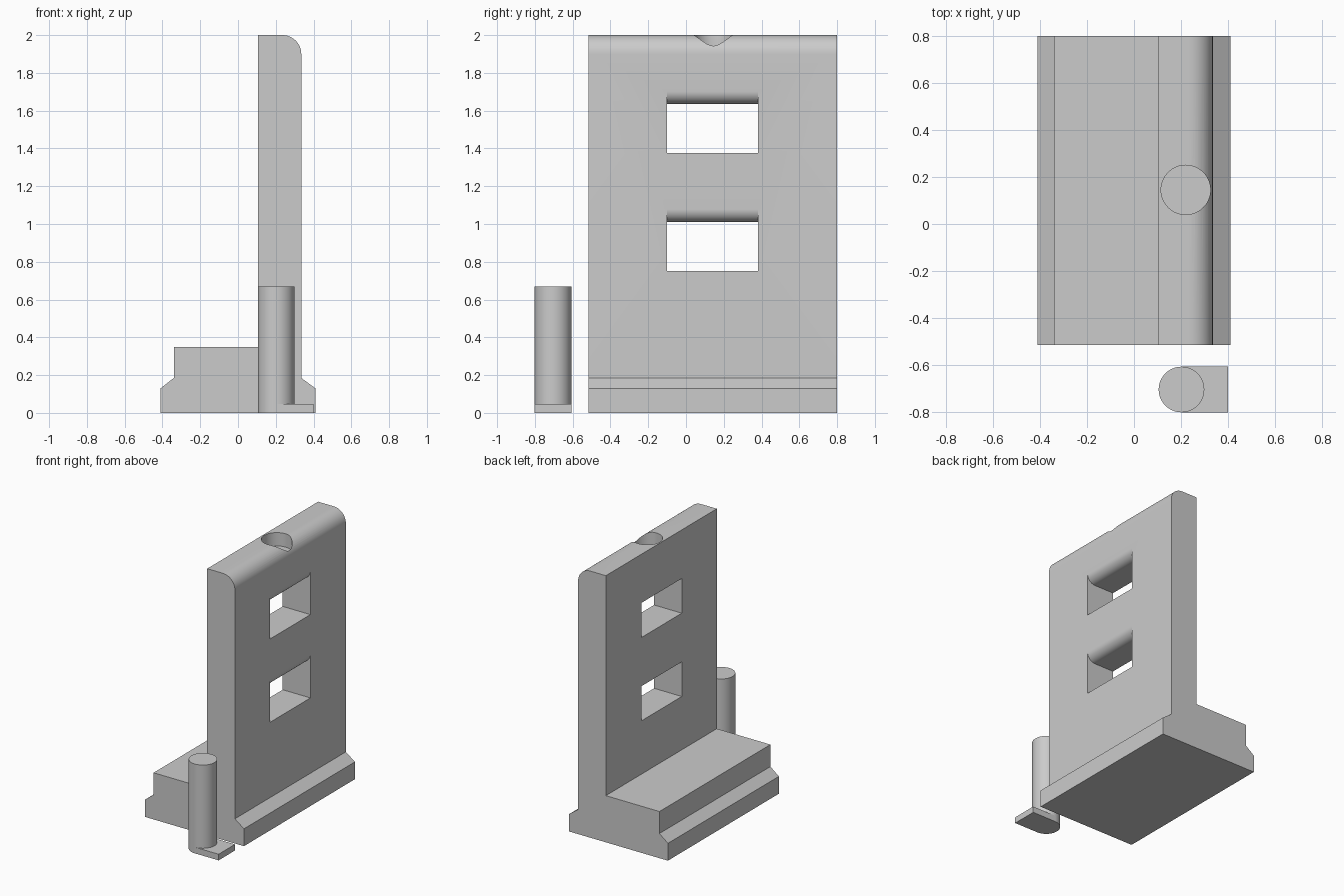
import bpy, bmesh, math

if "Cube" in bpy.data.objects:
    bpy.data.objects.remove(bpy.data.objects["Cube"])

grey = bpy.data.materials.new("light_grey")
grey.diffuse_color = (0.6, 0.6, 0.6, 1)
grey.use_nodes = True
grey.node_tree.nodes["Principled BSDF"].inputs["Base Color"].default_value = grey.diffuse_color


def arc(cx, cz, r, a0, a1, n=12):
    """Points on an arc, angles in degrees."""
    steps = [math.radians(a0 + (a1 - a0) * i / n) for i in range(n + 1)]
    return [(cx + r * math.cos(a), cz + r * math.sin(a)) for a in steps]


def finish(name, bm):
    bmesh.ops.recalc_face_normals(bm, faces=bm.faces)
    mesh = bpy.data.meshes.new(name)
    bm.to_mesh(mesh)
    bm.free()
    mesh.materials.append(grey)
    ob = bpy.data.objects.new(name, mesh)
    bpy.context.collection.objects.link(ob)
    return ob


def extrude(name, pts, axis, lo, hi):
    """Extrude an outline along y (points are x,z) or along z (points are x,y)."""
    bm = bmesh.new()
    vs = [bm.verts.new((a, lo, b) if axis == 'y' else (a, b, lo)) for a, b in pts]
    face = bm.faces.new(vs)
    res = bmesh.ops.extrude_face_region(bm, geom=[face])
    d = (0, hi - lo, 0) if axis == 'y' else (0, 0, hi - lo)
    moved = [g for g in res["geom"] if isinstance(g, bmesh.types.BMVert)]
    bmesh.ops.translate(bm, verts=moved, vec=d)
    return finish(name, bm)


def smooth(ob):
    bpy.ops.object.select_all(action='DESELECT')
    bpy.context.view_layer.objects.active = ob
    ob.select_set(True)
    bpy.ops.object.shade_smooth_by_angle(angle=math.radians(30))


def cut(ob, cutter):
    m = ob.modifiers.new("cut", 'BOOLEAN')
    m.operation, m.solver, m.object = 'DIFFERENCE', 'EXACT', cutter
    bpy.context.view_layer.objects.active = ob
    bpy.ops.object.modifier_apply(modifier=m.name)
    bpy.data.objects.remove(cutter)


# Stepped base and upright slab with one rounded top edge
FACE = 0.335
outline = [(-0.41, 0), (0.41, 0), (0.41, 0.13), (FACE, 0.185)]
outline += arc(FACE - 0.1, 1.9, 0.1, 0, 90)
outline += [(0.105, 2.0), (0.105, 0.35), (-0.34, 0.35), (-0.34, 0.185), (-0.41, 0.13)]
wall = extrude("wall_with_base", outline, 'y', -0.515, 0.80)

# Two window openings, lintel edge rounded on the +x side
R = 0.068
for bottom, top in ((0.75, 1.01), (1.375, 1.635)):
    pts = [(0.0, bottom), (0.5, bottom), (0.5, top + R)]
    pts += arc(FACE - R, top + R, R, 0, -90) + [(0.0, top)]
    cut(wall, extrude("window_cutter", pts, 'y', -0.10, 0.38))

# Blind round socket in the top edge
circle = arc(0.22, 0.145, 0.105, 0, 360, 64)[:-1]
cut(wall, extrude("socket_cutter", circle, 'z', 1.9, 2.2))
smooth(wall)

# Separate round peg standing on a small foot plate
peg = extrude("peg", arc(0.202, -0.704, 0.097, 0, 360, 64)[:-1], 'z', 0, 0.67)
smooth(peg)
plate = [(0.202, -0.801), (0.40, -0.801), (0.40, -0.607), (0.202, -0.607)]
extrude("peg_foot_plate", plate, 'z', 0, 0.046)
